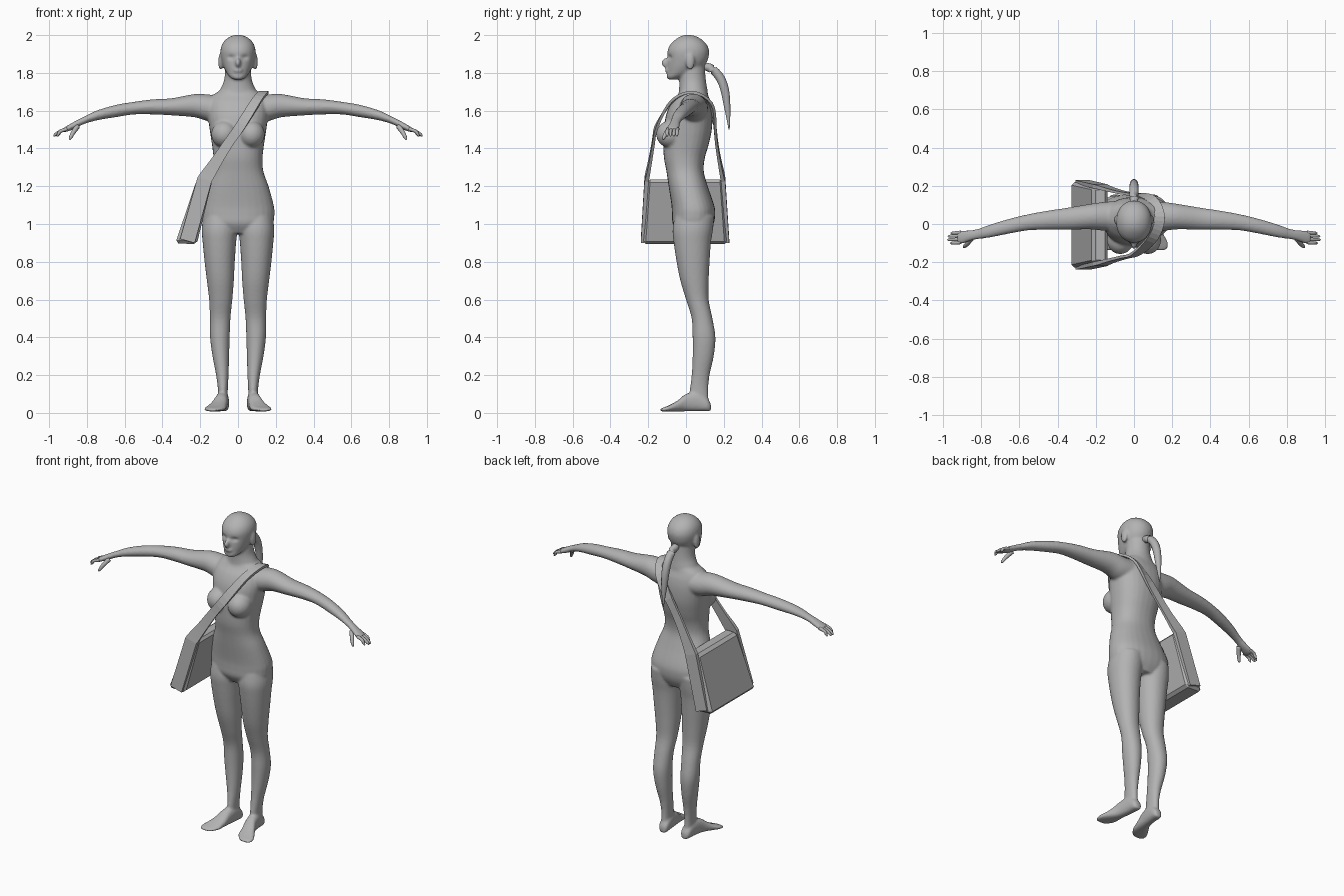
import bpy, bmesh, math
from mathutils import Vector, Matrix

grey = bpy.data.materials.new("plain_grey")
grey.diffuse_color = (0.45, 0.45, 0.45, 1)


def smooth_rows(rows, k=4):
    """Catmull-Rom interpolation of a short table of rows."""
    out = []
    for i in range(len(rows) - 1):
        a, b, c, d = (rows[min(max(i + j, 0), len(rows) - 1)] for j in (-1, 0, 1, 2))
        for s in range(k):
            t = s / k
            out.append([0.5 * (2 * q + (r - p) * t + (2 * p - 5 * q + 4 * r - w) * t * t
                               + (3 * q - p - 3 * r + w) * t ** 3)
                        for p, q, r, w in zip(a, b, c, d)])
    return out + [list(rows[-1])]


def ring(c, u, v, n=28, e=2.0):
    """Superellipse around c with half axes u and v."""
    pts = []
    for i in range(n):
        a = 2 * math.pi * i / n
        ca, sa = math.cos(a), math.sin(a)
        pts.append(Vector(c) + Vector(u) * math.copysign(abs(ca) ** (2 / e), ca)
                   + Vector(v) * math.copysign(abs(sa) ** (2 / e), sa))
    return pts


def loft(bm, rings):
    loops = [[bm.verts.new(p) for p in r] for r in rings]
    for a, b in zip(loops, loops[1:]):
        for i in range(len(a)):
            j = (i + 1) % len(a)
            bm.faces.new((a[i], a[j], b[j], b[i]))
    bm.faces.new(loops[0][::-1])
    bm.faces.new(loops[-1])


def stack(bm, rows, e=2.0):
    """Loft upward from rows of z, x min, x max, y front, y back."""
    loft(bm, [ring(((x0 + x1) / 2, (y0 + y1) / 2, z), ((x1 - x0) / 2, 0, 0),
                   (0, (y1 - y0) / 2, 0), e=e)
              for z, x0, x1, y0, y1 in smooth_rows(rows)])


def tube(bm, pts, n=10):
    """Round tube through rows of x, y, z, radius."""
    pts = smooth_rows(pts)
    rings = []
    for i, p in enumerate(pts):
        t = (Vector(pts[min(i + 1, len(pts) - 1)][:3]) - Vector(pts[max(i - 1, 0)][:3])).normalized()
        side = t.cross(Vector((0, 1, 0)) if abs(t.y) < 0.8 else Vector((1, 0, 0))).normalized()
        rings.append(ring(p[:3], side * p[3], t.cross(side) * p[3], n))
    loft(bm, rings)


def blob(bm, c, r):
    bmesh.ops.create_uvsphere(bm, u_segments=24, v_segments=14, radius=1,
                              matrix=Matrix.Translation(c) @ Matrix.Diagonal((*r, 1)))


def finish(bm, name, smooth=True):
    bmesh.ops.recalc_face_normals(bm, faces=bm.faces[:])
    me = bpy.data.meshes.new(name)
    bm.to_mesh(me)
    bm.free()
    me.materials.append(grey)
    for p in me.polygons:
        p.use_smooth = smooth
    ob = bpy.data.objects.new(name, me)
    bpy.context.collection.objects.link(ob)
    return ob


# Torso, neck and head
bm = bmesh.new()
torso = [(.95, .10, -.04, .12), (1.0, .18, -.07, .146), (1.05, .193, -.074, .155),
         (1.1, .189, -.077, .149), (1.2, .162, -.092, .115), (1.28, .134, -.104, .094),
         (1.35, .13, -.117, .1), (1.42, .138, -.12, .12), (1.5, .15, -.118, .137),
         (1.58, .16, -.105, .14), (1.64, .155, -.078, .132), (1.68, .135, -.045, .118),
         (1.71, .09, -.03, .11)]
stack(bm, [(z, -w, w, f, b) for z, w, f, b in torso], 2.3)
neck = [(1.64, .12, -.05, .12), (1.7, .1, -.038, .115), (1.75, .077, -.036, .107),
        (1.8, .069, -.038, .102), (1.87, .066, -.035, .1)]
stack(bm, [(z, -w, w, f, b) for z, w, f, b in neck])
head = [(1.765, .026, -.096, -.05), (1.78, .045, -.103, -.01), (1.8, .06, -.1, .04),
        (1.83, .076, -.1, .09), (1.86, .086, -.098, .112), (1.89, .092, -.098, .121),
        (1.92, .093, -.097, .122), (1.95, .085, -.083, .11), (1.975, .067, -.058, .086),
        (1.992, .042, -.032, .057), (2.001, .015, -.005, .025)]
stack(bm, [(z, -w, w, f, b) for z, w, f, b in head], 2.1)
blob(bm, (0, -.104, 1.853), (.015, .027, .026))   # nose
blob(bm, (0, -.098, 1.813), (.026, .014, .012))   # mouth

for s in (-1, 1):
    blob(bm, (s * .072, -.083, 1.475), (.07, .075, .072))     # breast
    blob(bm, (s * .092, .022, 1.86), (.013, .024, .045))      # ear
    # Leg
    leg = [(.04, .055, .105, .02, .122), (.12, .054, .106, .02, .118), (.2, .05, .116, .03, .125),
           (.3, .047, .135, .035, .147), (.4, .044, .148, .035, .156), (.5, .04, .149, .03, .14),
           (.6, .03, .153, .0, .12), (.7, .022, .165, -.03, .12), (.8, .017, .177, -.05, .125),
           (.9, .01, .187, -.065, .132), (.97, .003, .192, -.071, .143), (1.04, .005, .185, -.06, .15)]
    stack(bm, [(z, s * a, s * b, f, k) for z, a, b, f, k in leg], 2.1)
    # Foot: y, centre x, half width, top z
    foot = [(.132, .076, .015, .045), (.115, .077, .03, .075), (.06, .081, .033, .11),
            (.0, .09, .036, .1), (-.045, .104, .045, .065), (-.09, .121, .055, .04),
            (-.12, .134, .046, .028), (-.138, .138, .025, .02)]
    loft(bm, [ring((s * x, y, (h + .008) / 2), (w * s, 0, 0), (0, 0, (h - .008) / 2), e=2.4)
              for y, x, w, h in smooth_rows(foot)])
    # Arm and palm: x, top z, bottom z, back y, front y
    arm = [(.09, 1.678, 1.54, .12, -.035), (.16, 1.686, 1.545, .115, -.035),
           (.23, 1.688, 1.565, .105, -.028), (.35, 1.666, 1.575, .085, -.03),
           (.45, 1.66, 1.58, .07, -.03), (.55, 1.647, 1.58, .052, -.033),
           (.65, 1.63, 1.565, .028, -.05), (.75, 1.6, 1.548, -.002, -.07),
           (.82, 1.566, 1.527, -.026, -.08), (.86, 1.546, 1.506, -.032, -.09),
           (.9, 1.523, 1.49, -.034, -.104), (.925, 1.508, 1.485, -.038, -.102)]
    loft(bm, [ring((s * x, (b + f) / 2, (t + u) / 2), (0, (b - f) / 2, 0), (0, 0, (t - u) / 2))
              for x, t, u, b, f in smooth_rows(arm)])

body = finish(bm, "body")
rm = body.modifiers.new("fuse", 'REMESH')
rm.mode = 'VOXEL'
rm.voxel_size = 0.0075
rm.use_smooth_shade = True
sm = body.modifiers.new("soften", 'SMOOTH')
sm.factor = 0.5
sm.iterations = 5
fused = bpy.data.meshes.new_from_object(body.evaluated_get(bpy.context.evaluated_depsgraph_get()))
body.modifiers.clear()
body.data = fused
if not fused.materials:
    fused.materials.append(grey)
# Eye sockets
for v in fused.vertices:
    for s in (-1, 1):
        d = v.co - Vector((s * .036, -.088, 1.882))
        v.co.y += .011 * math.exp(-(d.x / .02) ** 2 - (d.y / .03) ** 2 - (d.z / .012) ** 2)

# Fingers and thumbs
bm = bmesh.new()
for s in (-1, 1):
    for y, reach in ((-.096, .96), (-.078, .975), (-.06, .973), (-.044, .958)):
        tube(bm, [(s * .905, y, 1.503, .01), (s * .94, y - .003, 1.491, .009),
                  (s * (reach - .008), y - .004, 1.474, .0075), (s * reach, y - .004, 1.464, .003)])
    tube(bm, [(s * .85, -.075, 1.517, .014), (s * .872, -.103, 1.485, .012),
              (s * .886, -.117, 1.459, .009), (s * .892, -.121, 1.447, .004)])
finish(bm, "fingers")

# Ponytail
bm = bmesh.new()
tube(bm, [(0, .095, 1.835, .02), (0, .135, 1.822, .023), (0, .18, 1.775, .024), (0, .205, 1.71, .023),
          (0, .217, 1.63, .018), (0, .225, 1.55, .009), (0, .228, 1.5, .003)], 14)
finish(bm, "ponytail")

# Shoulder bag: leaning slab with chamfered edges
bm = bmesh.new()
section = [(-.332, .225, .898), (-.218, .225, .893), (-.135, .2, 1.235), (-.218, .2, 1.235)]
loft(bm, [[Vector((x, k * y - .005, z)) for x, y, z in section] for k in (-1, 1)])
bag = finish(bm, "bag", False)
bv = bag.modifiers.new("chamfer", 'BEVEL')
bv.width = 0.016
bv.segments = 1

# Strap: ribbon up the bag ends and over the shoulder (x, y, z, width, thickness)
path = [(-.268, -.231, .91, .08, .016), (-.177, -.209, 1.235, .078, .022),
        (-.115, -.19, 1.33, .06, .016), (-.05, -.173, 1.43, .052, .014), (0, -.161, 1.5, .052, .014),
        (.055, -.12, 1.585, .052, .014), (.1, -.07, 1.655, .052, .014), (.13, -.005, 1.692, .052, .014),
        (.132, .06, 1.692, .052, .014), (.095, .125, 1.645, .052, .014), (.04, .148, 1.56, .052, .014),
        (-.05, .162, 1.43, .052, .014), (-.115, .178, 1.33, .06, .016),
        (-.177, .197, 1.235, .078, .022), (-.268, .221, .91, .08, .016)]
path = path[:1] + smooth_rows(path[1:-1], 3) + path[-1:]
bm = bmesh.new()
rings = []
for i, p in enumerate(path):
    c = Vector(p[:3])
    t = (Vector(path[min(i + 1, len(path) - 1)][:3]) - Vector(path[max(i - 1, 0)][:3])).normalized()
    w = t.cross(Vector((0, c.y - .03, max(0, c.z - 1.5)))).normalized()
    n = w.cross(t)
    w, n = w * p[3] / 2, n * p[4] / 2
    rings.append([c + w + n, c - w + n, c - w - n, c + w - n])
loft(bm, rings)
finish(bm, "strap", False)
